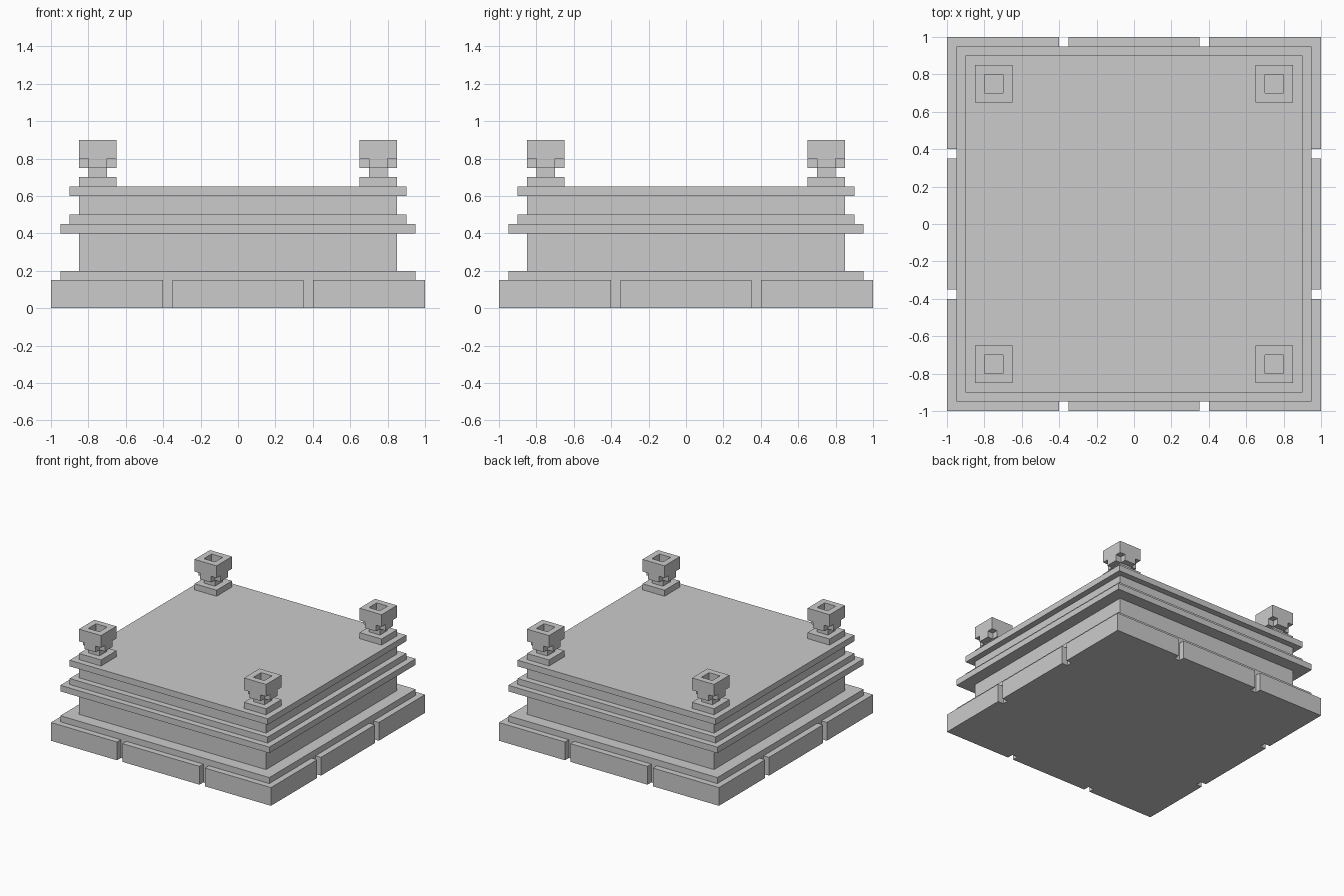
import bpy, bmesh

if "Cube" in bpy.data.objects:
    bpy.data.objects.remove(bpy.data.objects["Cube"])


def finish(bm, name, loc):
    bmesh.ops.recalc_face_normals(bm, faces=bm.faces)
    mesh = bpy.data.meshes.new(name)
    bm.to_mesh(mesh)
    bm.free()
    obj = bpy.data.objects.new(name, mesh)
    obj.location = loc
    bpy.context.collection.objects.link(obj)
    return obj


def square_loft(name, profile, loc=(0, 0, 0), ring=False):
    """Sweep (half width, z) profile points around a square; ring joins end to start."""
    bm = bmesh.new()
    rings = [[bm.verts.new((sx * r, sy * r, z))
              for sx, sy in ((-1, -1), (1, -1), (1, 1), (-1, 1))] for r, z in profile]
    pairs = list(zip(rings, rings[1:]))
    if ring:
        pairs.append((rings[-1], rings[0]))
    else:
        bm.faces.new(rings[0])
        bm.faces.new(rings[-1])
    for a, b in pairs:
        for i in range(4):
            j = (i + 1) % 4
            bm.faces.new((a[i], a[j], b[j], b[i]))
    return finish(bm, name, loc)


def prism(name, side, z0, z1, loc=(0, 0, 0)):
    """Extrude an outline made of one side's points repeated four times by quarter turns."""
    bm = bmesh.new()
    pts = []
    for _ in range(4):
        pts += side
        side = [(-y, x) for x, y in side]
    base = bm.faces.new([bm.verts.new((x, y, z0)) for x, y in pts])
    ext = bmesh.ops.extrude_face_region(bm, geom=[base], use_keep_orig=True)
    for v in ext["geom"]:
        if isinstance(v, bmesh.types.BMVert):
            v.co.z = z1
    return finish(bm, name, loc)


def steps(tiers):
    """Turn (half width, bottom, top) tiers into a stepped profile."""
    return [(r, z) for r, z0, z1 in tiers for z in (z0, z1)]


# Notched foundation slab
prism("foundation", [(-1, -1), (-.4, -1), (-.4, -.95), (-.35, -.95), (-.35, -1),
                     (.35, -1), (.35, -.95), (.4, -.95), (.4, -1)], 0, .15)

# Stepped platform body with ledges
square_loft("platform", steps([(.95, .15, .2), (.85, .2, .4), (.95, .4, .45),
                               (.9, .45, .5), (.85, .5, .6), (.9, .6, .65)]))

# Corner braziers: foot and neck, cross-shaped bowl base, hollow rim
for x in (-.75, .75):
    for y in (-.75, .75):
        loc = (x, y, 0)
        square_loft("brazier_foot", steps([(.1, .65, .7), (.05, .7, .75)]), loc)
        prism("brazier_bowl_base", [(-.05, -.05), (-.05, -.1), (.05, -.1)], .75, .8, loc)
        square_loft("brazier_rim", [(.1, .8), (.1, .9), (.05, .9), (.05, .8)], loc, ring=True)
